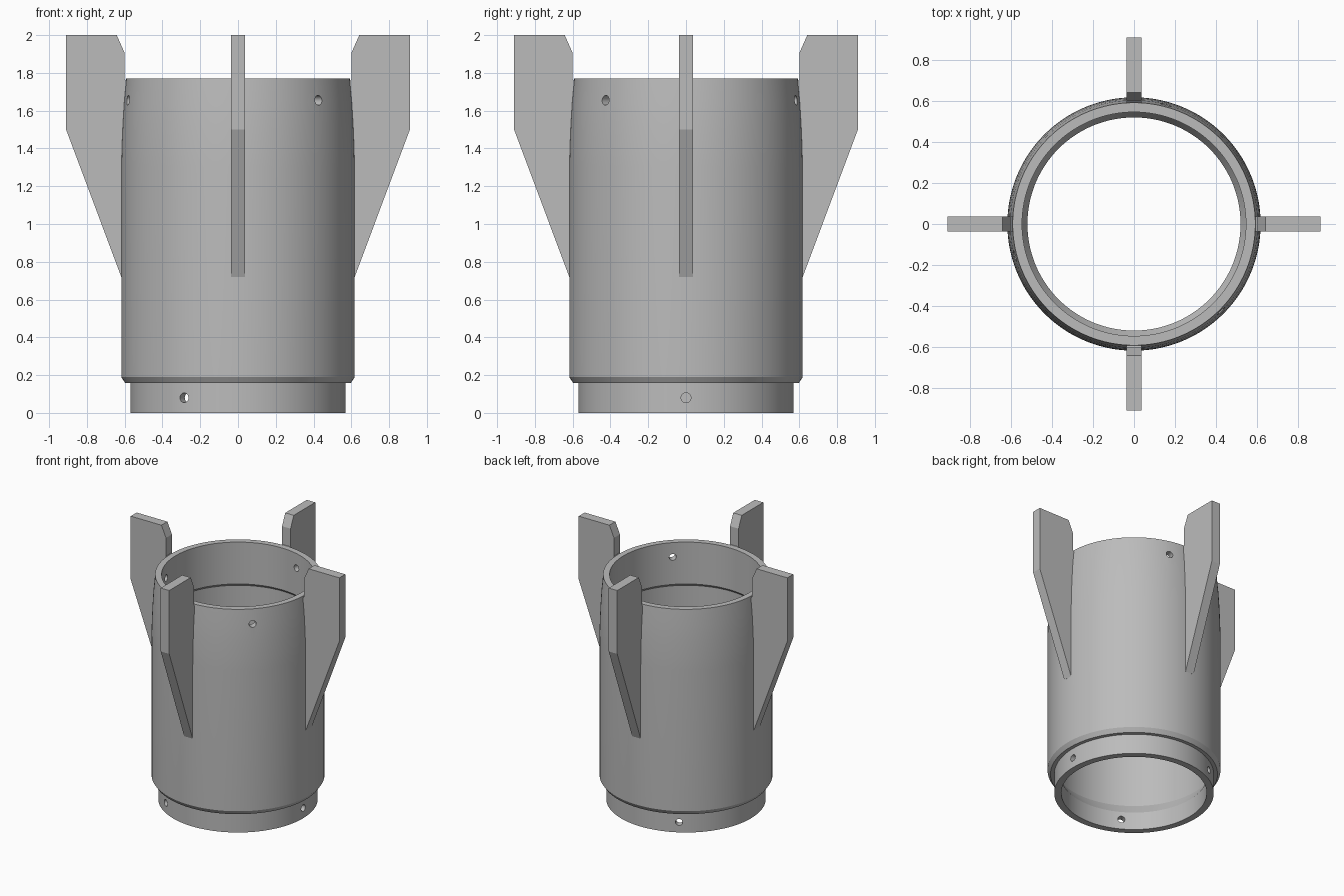
import bpy, bmesh
from math import cos, sin, pi, radians
from mathutils import Matrix, Vector

cube = bpy.data.objects.get("Cube")
if cube:
    bpy.data.objects.remove(cube, do_unlink=True)

GREY = (0.5, 0.5, 0.5, 1)
grey = bpy.data.materials.new("plain grey")
grey.use_nodes = True
grey.diffuse_color = GREY
grey.node_tree.nodes["Principled BSDF"].inputs["Base Color"].default_value = GREY


def make_object(name, bm):
    bmesh.ops.recalc_face_normals(bm, faces=bm.faces)
    mesh = bpy.data.meshes.new(name)
    bm.to_mesh(mesh)
    bm.free()
    mesh.materials.append(grey)
    obj = bpy.data.objects.new(name, mesh)
    bpy.context.collection.objects.link(obj)
    return obj


def select_only(obj):
    bpy.ops.object.select_all(action='DESELECT')
    obj.select_set(True)
    bpy.context.view_layer.objects.active = obj


def lathe(name, profile, segments=128):
    """Spin a closed (radius, height) loop about z."""
    bm = bmesh.new()
    rings = []
    for i in range(segments):
        a = 2 * pi * i / segments
        rings.append([bm.verts.new((r * cos(a), r * sin(a), z)) for r, z in profile])
    n = len(profile)
    for i in range(segments):
        a, b = rings[i], rings[(i + 1) % segments]
        for j in range(n):
            k = (j + 1) % n
            bm.faces.new((a[j], b[j], b[k], a[k]))
    return make_object(name, bm)


# Hollow body: coupler, chamfered shoulder, curved taper, socket and inner cavity
body = lathe("body_tube", [
    (0.57, 0), (0.57, 0.157), (0.597, 0.157), (0.618, 0.19),
    (0.618, 1.3), (0.616, 1.4), (0.611, 1.52), (0.604, 1.64), (0.592, 1.77),
    (0.546, 1.77), (0.546, 1.44), (0.565, 1.42),
    (0.565, 0.22), (0.52, 0.14), (0.52, 0)])

# Screw holes: three around the socket, three around the coupler
bm = bmesh.new()
for height, radius, angles in ((1.655, 0.58, (-45, 75, 195)), (0.08, 0.545, (0, 120, 240))):
    for angle in angles:
        place = (Matrix.Rotation(radians(angle), 4, 'Z')
                 @ Matrix.Translation((radius, 0, height))
                 @ Matrix.Rotation(pi / 2, 4, 'Y'))
        bmesh.ops.create_cone(bm, cap_ends=True, segments=24, radius1=0.026,
                              radius2=0.026, depth=0.2, matrix=place)
cutter = make_object("screw_hole_cutter", bm)
cutter.hide_render = True

cut = body.modifiers.new("screw_holes", 'BOOLEAN')
cut.operation = 'DIFFERENCE'
cut.solver = 'EXACT'
cut.object = cutter
select_only(body)
bpy.ops.object.modifier_apply(modifier=cut.name)
bpy.data.objects.remove(cutter, do_unlink=True)
select_only(body)
bpy.ops.object.shade_smooth_by_angle(angle=radians(20))

# Four flat fins, rooted in the wall and rising above the rim
FIN = [(0.59, 0.72), (0.618, 0.72), (0.91, 1.5), (0.91, 2), (0.642, 2),
       (0.602, 1.91), (0.602, 1.768), (0.575, 1.74), (0.58, 1.3)]
HALF_THICKNESS = 0.037
for name, angle in (("left_fin", 0), ("back_fin", 90), ("right_fin", 180), ("front_fin", 270)):
    bm = bmesh.new()
    side = bm.faces.new([bm.verts.new((r, -HALF_THICKNESS, z)) for r, z in FIN])
    grown = bmesh.ops.extrude_face_region(bm, geom=[side])
    moved = [g for g in grown["geom"] if isinstance(g, bmesh.types.BMVert)]
    bmesh.ops.translate(bm, verts=moved, vec=Vector((0, 2 * HALF_THICKNESS, 0)))
    bm.transform(Matrix.Rotation(radians(angle), 4, 'Z'))
    make_object(name, bm)
